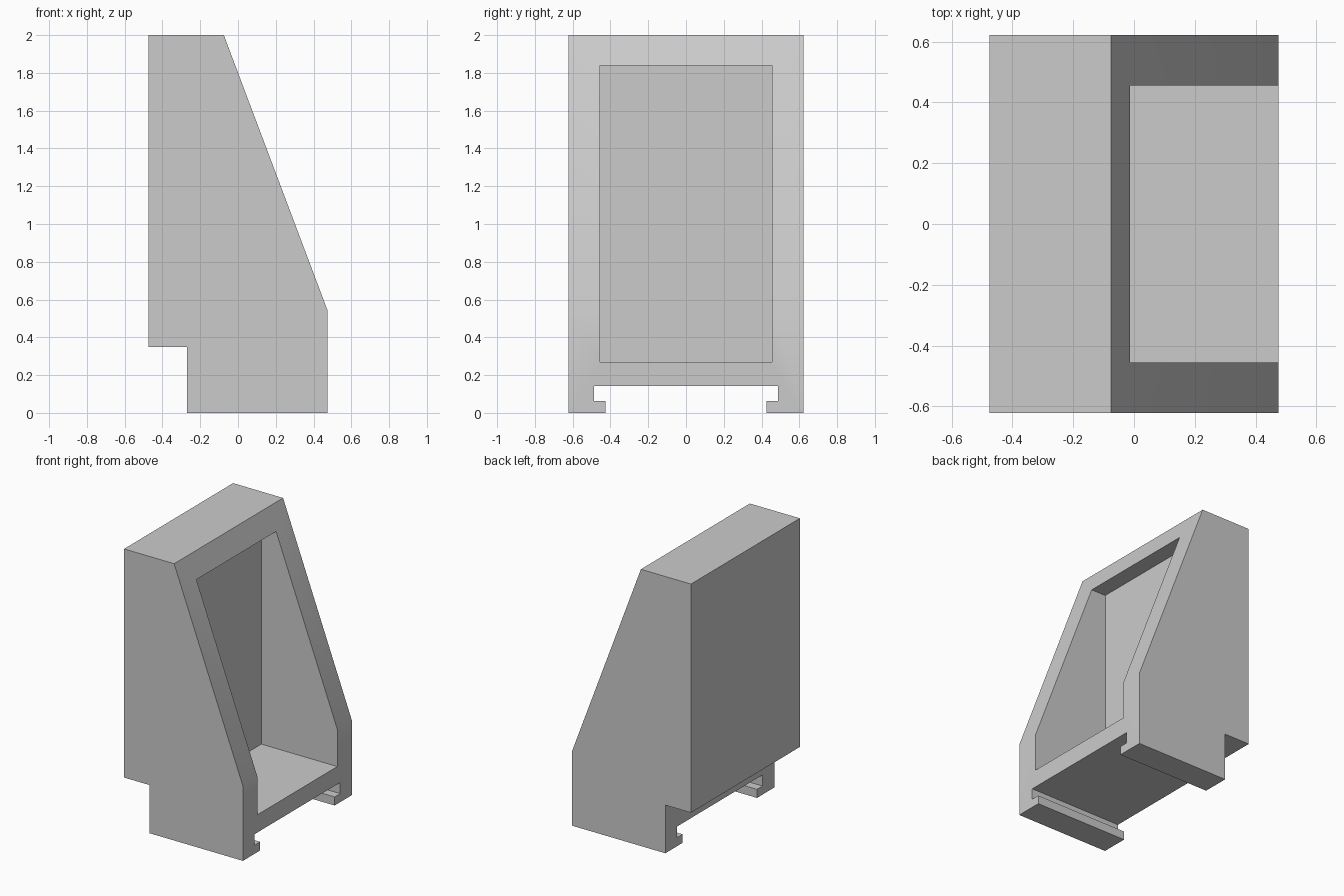
import bpy, bmesh, math
from mathutils import Vector

if "Cube" in bpy.data.objects:
    bpy.data.objects.remove(bpy.data.objects["Cube"])

grey = bpy.data.materials.new("light grey")
grey.diffuse_color = (0.6, 0.6, 0.6, 1)
grey.use_nodes = True
grey.node_tree.nodes["Principled BSDF"].inputs["Base Color"].default_value = grey.diffuse_color


def prism(name, points, direction):
    """Extrude a closed flat outline along a direction."""
    bm = bmesh.new()
    face = bm.faces.new([bm.verts.new(p) for p in points])
    ext = bmesh.ops.extrude_face_region(bm, geom=[face])
    verts = [v for v in ext["geom"] if isinstance(v, bmesh.types.BMVert)]
    bmesh.ops.translate(bm, verts=verts, vec=Vector(direction))
    bmesh.ops.recalc_face_normals(bm, faces=bm.faces)
    mesh = bpy.data.meshes.new(name)
    bm.to_mesh(mesh)
    bm.free()
    mesh.materials.append(grey)
    obj = bpy.data.objects.new(name, mesh)
    bpy.context.collection.objects.link(obj)
    return obj


def cut(obj, cutter):
    """Subtract a cutter, then discard it."""
    mod = obj.modifiers.new("cut", 'BOOLEAN')
    mod.operation, mod.solver, mod.object = 'DIFFERENCE', 'EXACT', cutter
    bpy.context.view_layer.objects.active = obj
    bpy.ops.object.modifier_apply(modifier=mod.name)
    bpy.data.objects.remove(cutter)


W = 0.622          # half width
BACK, FRONT = -0.27, 0.475

# Wedge-shaped housing, side outline extruded across the width
outline = [(BACK, 0), (FRONT, 0), (FRONT, 0.54), (-0.075, 2), (BACK, 2)]
housing = prism("housing", [(x, -W, z) for x, z in outline], (0, 2 * W, 0))

# Open recess in the sloping side
recess = [(-0.455, 0.27), (0.455, 0.27), (0.455, 1.838), (-0.455, 1.838)]
cut(housing, prism("recess_cutter", [(-0.132, y, z) for y, z in recess], (1, 0, 0)))

# T-slot running under the base
half = [(0.425, -0.1), (0.425, 0.062), (0.488, 0.062), (0.488, 0.142)]
slot = half + [(-y, z) for y, z in reversed(half)]
cut(housing, prism("slot_cutter", [(-1, y, z) for y, z in slot], (2, 0, 0)))

# Back plate
plate = [(-0.475, 0.348), (BACK, 0.348), (BACK, 2), (-0.475, 2)]
prism("back_plate", [(x, -W, z) for x, z in plate], (0, 2 * W, 0))

# Soften only the shallow bend of the front rim
bpy.ops.object.select_all(action='DESELECT')
housing.select_set(True)
bpy.context.view_layer.objects.active = housing
bpy.ops.object.shade_smooth_by_angle(angle=math.radians(30))
